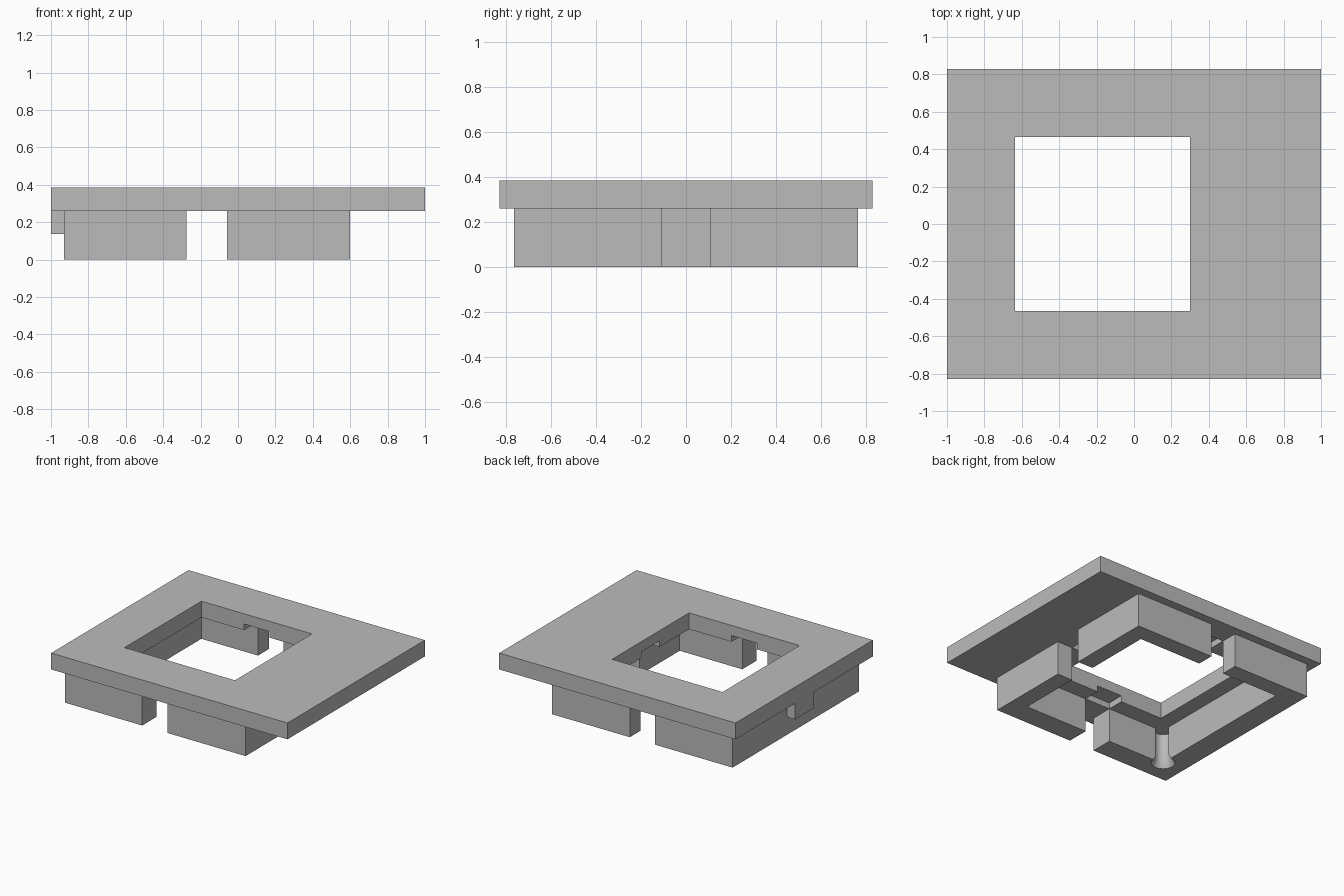
import bpy

cube = bpy.data.objects.get("Cube")
if cube:
    bpy.data.objects.remove(cube, do_unlink=True)

grey = bpy.data.materials.new("plain grey")
grey.use_nodes = True
COLOUR = (0.5, 0.5, 0.5, 1)
grey.diffuse_color = COLOUR
grey.node_tree.nodes["Principled BSDF"].inputs["Base Color"].default_value = COLOUR


def box(name, x, y, z):
    """Box given by its (low, high) extent on each axis."""
    bpy.ops.mesh.primitive_cube_add(size=1, location=[sum(r) / 2 for r in (x, y, z)])
    ob = bpy.context.object
    ob.name = name
    ob.scale = [r[1] - r[0] for r in (x, y, z)]
    bpy.ops.object.transform_apply(location=True, rotation=False, scale=True)
    ob.data.materials.append(grey)
    return ob


def tapered(name, x, y, z, r_low, r_high):
    bpy.ops.mesh.primitive_cone_add(vertices=48, radius1=r_low, radius2=r_high,
                                    depth=z[1] - z[0], location=(x, y, sum(z) / 2))
    ob = bpy.context.object
    ob.name = name
    ob.data.materials.append(grey)
    return ob


def cut(target, cutters):
    """Subtract the cutters, then remove them."""
    bpy.context.view_layer.objects.active = target
    for c in cutters:
        c.hide_render = True
        mod = target.modifiers.new("cut", 'BOOLEAN')
        mod.operation = 'DIFFERENCE'
        mod.solver = 'EXACT'
        mod.object = c
        bpy.ops.object.modifier_apply(modifier=mod.name)
        bpy.data.objects.remove(c, do_unlink=True)


UNDER, TOP = 0.26, 0.385       # plate underside and top
GAP_X = (-0.275, -0.06)        # gaps in front and back walls
GAP_Y = (-0.11, 0.11)          # gap in the left wall
GROOVE = (0.2, 0.307)          # shallow grooves into the plate

# Top plate with off-centre window and grooves leading to the gaps
plate = box("top_plate", (-1, 1), (-0.83, 0.83), (UNDER, TOP))
cut(plate, [
    box("window_cutter", (-0.635, 0.3), (-0.465, 0.465), (0, 1)),
    box("front_groove", GAP_X, (-0.595, -0.4), GROOVE),
    box("back_groove", GAP_X, (0.4, 0.635), GROOVE),
    box("left_groove", (0.2, 0.47), GAP_Y, GROOVE),
])

# Skirt wall, open at the front, back and left, with a relieved inner corner
CORNER = (-0.755, -0.585)
skirt = box("skirt_wall", (-0.93, 0.6), (-0.765, 0.765), (0, UNDER))
cut(skirt, [
    box("inside_cutter", (-0.755, 0.47), (-0.595, 0.635), (-1, 1)),
    box("front_back_gap", GAP_X, (-1, 1), (-1, 1)),
    box("left_gap", (0.2, 1), GAP_Y, (-1, 1)),
    tapered("corner_relief", *CORNER, (-0.5, 0.5), 0.06, 0.06),
    tapered("corner_countersink", *CORNER, (-0.04, 0.04), 0.106, 0.06),
])

# Small tab on the outside of the right wall
box("side_tab", (-1, -0.93), GAP_Y, (0.137, UNDER))

# Keep edges sharp, round only the corner relief
bpy.ops.object.select_all(action='DESELECT')
skirt.select_set(True)
bpy.context.view_layer.objects.active = skirt
bpy.ops.object.shade_smooth_by_angle()
